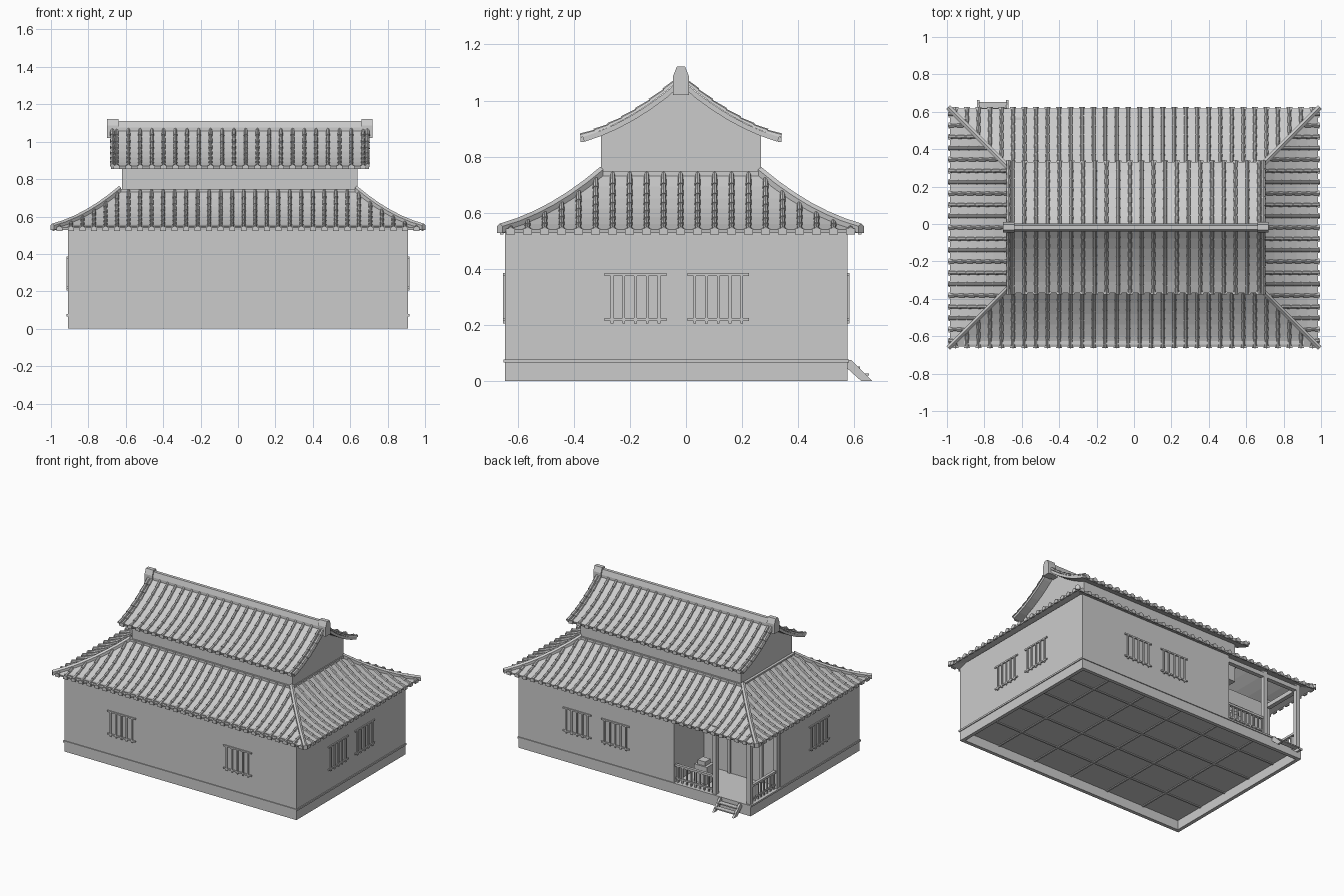
import bpy, bmesh, math
from mathutils import Vector, Matrix

cube = bpy.data.objects.get("Cube")
if cube:
    bpy.data.objects.remove(cube)

GREY = (0.6, 0.6, 0.6, 1)
plaster = bpy.data.materials.new("plain grey")
plaster.use_nodes = True
plaster.diffuse_color = GREY
plaster.node_tree.nodes["Principled BSDF"].inputs["Base Color"].default_value = GREY


def finish(bm, name, recalc=True):
    if recalc:
        bmesh.ops.recalc_face_normals(bm, faces=bm.faces)
    mesh = bpy.data.meshes.new(name)
    bm.to_mesh(mesh)
    bm.free()
    mesh.materials.append(plaster)
    obj = bpy.data.objects.new(name, mesh)
    bpy.context.collection.objects.link(obj)
    return obj


def box(bm, x0, x1, y0, y1, z0, z1):
    m = Matrix.Translation(((x0 + x1) / 2, (y0 + y1) / 2, (z0 + z1) / 2))
    m = m @ Matrix.Diagonal((x1 - x0, y1 - y0, z1 - z0, 1))
    bmesh.ops.create_cube(bm, size=1, matrix=m)


def boxes(name, *items):
    bm = bmesh.new()
    for item in items:
        box(bm, *item)
    return finish(bm, name)


def prism(name, points, direction):
    bm = bmesh.new()
    face = bm.faces.new([bm.verts.new(p) for p in points])
    new = bmesh.ops.extrude_face_region(bm, geom=[face])["geom"]
    verts = [v for v in new if isinstance(v, bmesh.types.BMVert)]
    bmesh.ops.translate(bm, verts=verts, vec=direction)
    return finish(bm, name)


# Plinth and floor
X, Y0, Y1, FLOOR = 0.91, -0.645, 0.575, 0.078
boxes("plinth",
      (-X, X, Y0, Y0 + 0.025, 0, 0.07), (-X, X, Y1 - 0.025, Y1, 0, 0.07),
      (-X, -X + 0.025, Y0, Y1, 0, 0.07), (X - 0.025, X, Y0, Y1, 0, 0.07))
boxes("floor", (-X - 0.006, X + 0.006, Y0 - 0.006, Y1 + 0.006, 0.066, FLOOR))
boxes("floor_battens",
      *[(-X + 0.02, X - 0.02, y, y + 0.012, 0.06, 0.068) for y in (-0.4, -0.16, 0.08, 0.32)],
      *[(x, x + 0.012, Y0 + 0.02, Y1 - 0.02, 0.06, 0.068) for x in (-0.6, -0.3, 0, 0.3, 0.6)])

# L-shaped body around the corner porch
PX, PY, TOP = -0.31, 0.24, 0.55
outline = [(-X, Y0), (X, Y0), (X, Y1), (PX, Y1), (PX, PY), (-X, PY)]
prism("house_walls", [(x, y, FLOOR) for x, y in outline], (0, 0, TOP - FLOOR))


# Barred windows: centre along the wall, wall position, axis, outward sign
def window(name, c, wall, axis, sign):
    parts = [(c - 0.11, c + 0.11, 0.215, 0.225), (c - 0.11, c + 0.11, 0.375, 0.385)]
    parts += [(c + k * 0.042 - 0.005, c + k * 0.042 + 0.005, 0.205, 0.385)
              for k in (-2, -1, 0, 1, 2)]
    lo, hi = sorted((wall - sign * 0.004, wall + sign * 0.008))
    boxes(name, *[(a, b, lo, hi, c0, c1) if axis == "x" else (lo, hi, a, b, c0, c1)
                  for a, b, c0, c1 in parts])


for c in (-0.46, 0.45):
    window("front_window", c, Y0, "x", -1)
for c in (0.15, 0.45):
    window("back_window", c, Y1, "x", 1)
for c in (-0.18, 0.115):
    window("left_window", c, X, "y", 1)
window("right_window", -0.19, -X, "y", -1)

# Porch posts, beams, door and crate
posts = [(-0.62, Y1 - 0.02), (-0.89, Y1 - 0.02), (-0.89, PY + 0.02)]
boxes("porch_posts", *[(x - 0.015, x + 0.015, y - 0.015, y + 0.015, FLOOR, 0.56)
                       for x, y in posts])
boxes("porch_beams", (-0.905, PX, Y1 - 0.035, Y1 - 0.005, 0.5, 0.53),
      (-0.905, -0.875, PY, Y1 - 0.005, 0.5, 0.53))
boxes("porch_door", (-0.76, -0.52, PY, PY + 0.008, FLOOR, 0.42),
      (-0.775, -0.755, PY, PY + 0.016, FLOOR, 0.435),
      (-0.525, -0.505, PY, PY + 0.016, FLOOR, 0.435),
      (-0.775, -0.505, PY, PY + 0.016, 0.42, 0.44))
boxes("crate", (-0.5, -0.4, 0.4, 0.48, FLOOR, 0.2), (-0.48, -0.42, 0.41, 0.47, 0.2, 0.23))


# Porch railings
def railing(name, a, b, fixed, axis):
    n = max(2, round((b - a) / 0.035))
    parts = [(a, b, 0.01, 0.19, 0.205), (a, b, 0.006, 0.1, 0.11)]
    parts += [(p - 0.005, p + 0.005, 0.005, FLOOR, 0.2)
              for p in (a + (i + 0.5) * (b - a) / n for i in range(n))]
    boxes(name, *[(p, q, fixed - w, fixed + w, z0, z1) if axis == "x"
                  else (fixed - w, fixed + w, p, q, z0, z1) for p, q, w, z0, z1 in parts])


railing("back_railing", -0.62, PX, Y1 - 0.02, "x")
railing("side_railing", PY, Y1 - 0.02, -0.89, "y")

# Porch steps
for x in (-0.84, -0.685):
    prism("step_stringer", [(x, 0.575, 0.075), (x, 0.59, 0.075), (x, 0.664, 0),
                            (x, 0.625, 0), (x, 0.575, 0.045)], (0.015, 0, 0))
boxes("step_treads", (-0.83, -0.68, 0.585, 0.62, 0.045, 0.053),
      (-0.83, -0.68, 0.615, 0.652, 0.02, 0.028))

# Curved roofs: height rises with distance in from the eave
RUN, STEPS, PITCH = 0.35, 6, 0.062
LOW, HIGH = (0.54, 0.2), (0.87, 0.205)


def slope(d, roof):
    t = d / RUN
    return roof[0] + roof[1] * (0.5 * t + 0.5 * t * t)


def sheet(name, roof, sides, thickness):
    bm = bmesh.new()
    for a, b, inward, hip in sides:
        a, b, inward = Vector(a), Vector(b), Vector(inward)
        along = (b - a).normalized()
        rows = []
        for i in range(STEPS + 1):
            d = RUN * i / STEPS
            rise = inward * d + Vector((0, 0, slope(d, roof)))
            rows.append([bm.verts.new(a + rise + along * d * hip),
                         bm.verts.new(b + rise - along * d * hip)])
        for r, s in zip(rows, rows[1:]):
            bm.faces.new((r[0], r[1], s[1], s[0]))
    bmesh.ops.remove_doubles(bm, verts=bm.verts, dist=0.0001)
    bm.normal_update()
    for f in bm.faces:
        if f.normal.z < 0:
            f.normal_flip()
    obj = finish(bm, name, recalc=False)
    mod = obj.modifiers.new("thickness", "SOLIDIFY")
    mod.thickness, mod.offset = thickness, -1


# Overlapping half-round tiles, each one tapering towards the next
def rib(bm, base, along, inward, length, roof, r=0.011):
    n = max(1, round(length / 0.05))
    for i in range(n):
        rings = []
        for d, rad in ((length * i / n, r), (length * (i + 1) / n, r * 0.72)):
            dz = (slope(d + 0.01, roof) - slope(d - 0.01, roof)) / 0.02
            up = (Vector((0, 0, 1)) - inward * dz).normalized()
            p = base + inward * (d - 0.006) + Vector((0, 0, slope(d, roof) - 0.002))
            rings.append([bm.verts.new(p + along * rad * math.cos(k * math.pi / 4)
                                       + up * rad * 1.2 * math.sin(k * math.pi / 4))
                          for k in range(5)])
        bm.faces.new(rings[0])
        for k in range(4):
            bm.faces.new((rings[0][k], rings[0][k + 1], rings[1][k + 1], rings[1][k]))


def tiles(name, roof, sides):
    bm = bmesh.new()
    for a, b, inward, hip in sides:
        a, b, inward = Vector(a), Vector(b), Vector(inward)
        span, along = (b - a).length, (b - a).normalized()
        n = round(span / PITCH)
        for i in range(n):
            u = (i + 0.5) * span / n
            length = min(RUN, u, span - u) if hip else RUN
            base = a + along * u
            rib(bm, base, along, inward, length, roof)
            # Drip tile at the eave
            c = base - inward * 0.002
            w = Vector((abs(along.x), abs(along.y))) * 0.016 + Vector((abs(inward.x), abs(inward.y))) * 0.006
            box(bm, c.x - w.x, c.x + w.x, c.y - w.y, c.y + w.y, roof[0] - 0.017, roof[0] + 0.004)
    finish(bm, name)


EX, EY0, EY1 = 0.985, -0.655, 0.617
corners = [(-EX, EY0, 0), (EX, EY0, 0), (EX, EY1, 0), (-EX, EY1, 0)]
inwards = [(0, 1, 0), (-1, 0, 0), (0, -1, 0), (1, 0, 0)]
lower = [(corners[i], corners[(i + 1) % 4], inwards[i], 1) for i in range(4)]
sheet("lower_roof", LOW, lower, 0.012)
tiles("lower_roof_tiles", LOW, lower)

UX0, UX1, MID = -0.68, 0.7, -0.018
upper = [((UX0, MID - RUN, 0), (UX1, MID - RUN, 0), (0, 1, 0), 0),
         ((UX0, MID + RUN, 0), (UX1, MID + RUN, 0), (0, -1, 0), 0)]
sheet("upper_roof", HIGH, upper, 0.018)
tiles("upper_roof_tiles", HIGH, upper)

# Hip ridges along the four corners of the lower roof
for cx, cy, _ in corners:
    bm = bmesh.new()
    sx, sy = (-1 if cx > 0 else 1), (-1 if cy > 0 else 1)
    side = Vector((sx, -sy, 0)).normalized()
    rings = []
    for i in range(STEPS + 1):
        d = -0.008 + (RUN + 0.008) * i / STEPS
        p = Vector((cx + sx * d, cy + sy * d, slope(d, LOW)))
        rings.append([bm.verts.new(p + side * w + Vector((0, 0, h)))
                      for w, h in ((-0.014, -0.01), (-0.014, 0.014), (0, 0.024),
                                   (0.014, 0.014), (0.014, -0.01))])
    bm.faces.new(rings[0])
    bm.faces.new(rings[-1])
    for r, s in zip(rings, rings[1:]):
        for k in range(5):
            bm.faces.new((r[k], r[(k + 1) % 5], s[(k + 1) % 5], s[k]))
    finish(bm, "hip_ridge")

# Upper storey with gables that follow the roof curve
G0, G1 = -0.62, 0.64
half = 0.285
ds = [RUN - half + half * i / STEPS for i in range(STEPS + 1)]
left_edge = [(G0, MID - RUN + d, slope(d, HIGH) - 0.015) for d in ds]
right_edge = [(G0, 2 * MID - y, z) for _, y, z in left_edge[-2::-1]]
prism("upper_walls", [(G0, MID - half, 0.6)] + left_edge + right_edge
      + [(G0, MID + half, 0.6)], (G1 - G0, 0, 0))
boxes("upper_wall_flashing", (G0 - 0.018, G1 + 0.006, MID - half - 0.012, MID + half + 0.012, 0.715, 0.748))

# Main ridge and its end caps
for name, x0, x1, w, top in (("ridge", -0.69, 0.71, 0.022, 1.11),
                             ("ridge_cap", -0.7, -0.64, 0.028, 1.122),
                             ("ridge_cap", 0.66, 0.72, 0.028, 1.122)):
    prism(name, [(x0, MID + a * w, z) for a, z in
                 ((-1, 1.02), (-1, top - 0.035), (-0.5, top), (0.5, top),
                  (1, top - 0.035), (1, 1.02))], (x1 - x0, 0, 0))

# Verge tiles along the gable edges
bm = bmesh.new()
for x in (UX0 + 0.008, UX1 - 0.008):
    for sign in (1, -1):
        rib(bm, Vector((x, MID - sign * RUN, 0)), Vector((1, 0, 0)),
            Vector((0, sign, 0)), RUN, HIGH, 0.013)
finish(bm, "verge_tiles")
